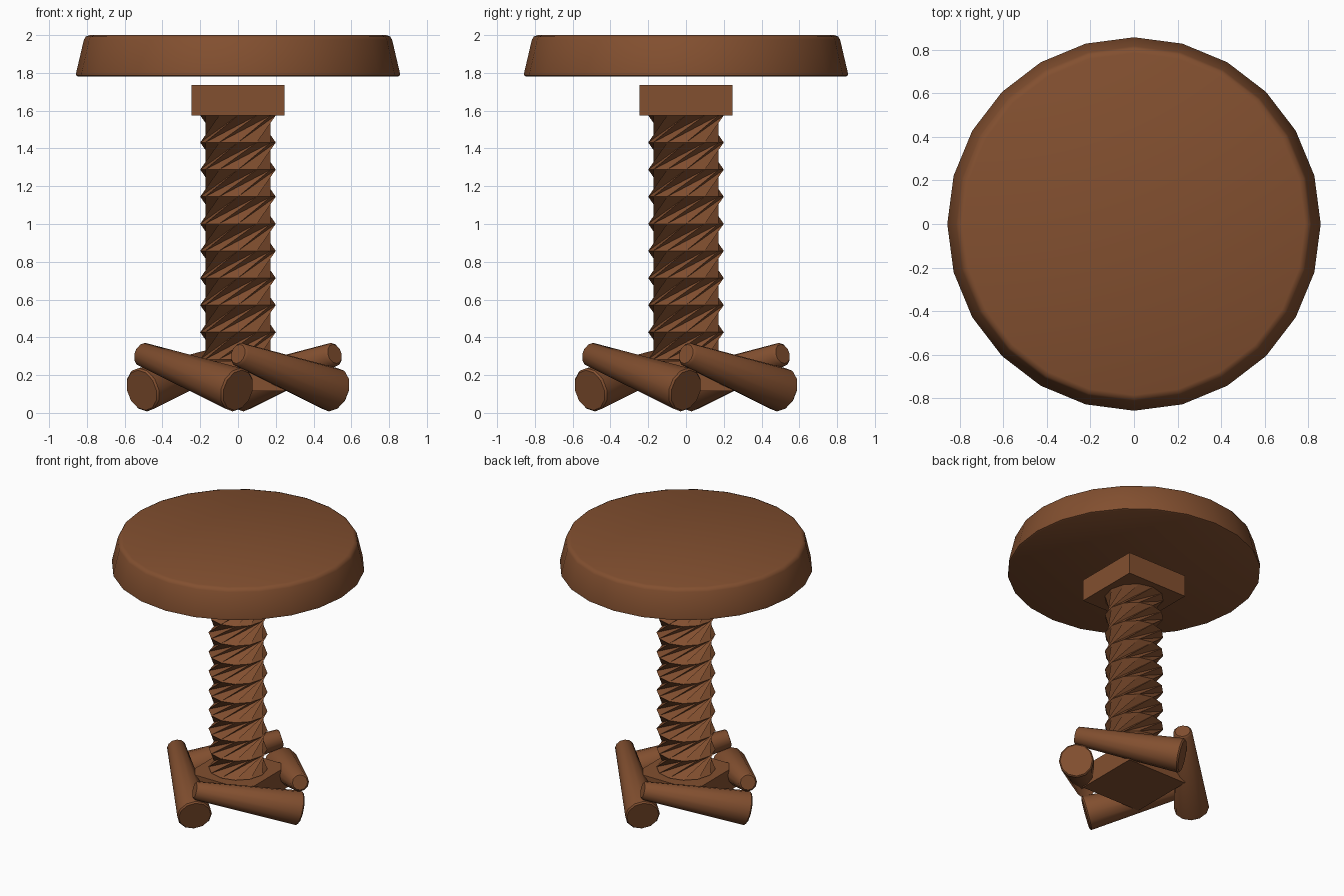
import bpy, bmesh, math
from mathutils import Vector

if "Cube" in bpy.data.objects:
    bpy.data.objects.remove(bpy.data.objects["Cube"])

wood = bpy.data.materials.new("brown wood")
wood.diffuse_color = (0.225, 0.079, 0.029, 1)
wood.use_nodes = True
wood.node_tree.nodes["Principled BSDF"].inputs["Base Color"].default_value = wood.diffuse_color


def finish(name, bm, smooth=None):
    bmesh.ops.recalc_face_normals(bm, faces=bm.faces)
    me = bpy.data.meshes.new(name)
    bm.to_mesh(me)
    bm.free()
    me.materials.append(wood)
    ob = bpy.data.objects.new(name, me)
    bpy.context.collection.objects.link(ob)
    if smooth:
        bpy.ops.object.select_all(action='DESELECT')
        ob.select_set(True)
        bpy.context.view_layer.objects.active = ob
        bpy.ops.object.shade_smooth_by_angle(angle=math.radians(smooth))
    return ob


def lathe(bm, profile, sides, twist=0.0, diagonal=False):
    """Stack rings of (radius, z), each turned by twist, and cap both ends."""
    rings = []
    for k, (r, z) in enumerate(profile):
        angles = [2 * math.pi * i / sides + k * twist for i in range(sides)]
        rings.append([bm.verts.new((r * math.cos(a), r * math.sin(a), z)) for a in angles])
    for lo, hi in zip(rings, rings[1:]):
        for i in range(sides):
            j = (i + 1) % sides
            if diagonal:
                bm.faces.new((lo[i], hi[j], hi[i]))
                bm.faces.new((lo[i], lo[j], hi[j]))
            else:
                bm.faces.new((lo[i], lo[j], hi[j], hi[i]))
    bm.faces.new(rings[0][::-1])
    bm.faces.new(rings[-1])


# round tapered seat with softened rims
bm = bmesh.new()
lathe(bm, [(0.845, 1.78), (0.856, 1.785), (0.857, 1.80), (0.816, 1.975),
           (0.806, 1.992), (0.785, 2.0)], 24)
finish("seat", bm, 50)

# twisted screw post
bm = bmesh.new()
step = 0.1435
lathe(bm, [(0.2, 1.575 - step * (9 - k)) for k in range(10)], 12, math.radians(60), True)
finish("screw_post", bm)

# square blocks at both ends of the post
for name, z0, z1 in (("top_block", 1.575, 1.735), ("base_block", 0.115, 0.275)):
    bm = bmesh.new()
    bmesh.ops.create_cube(bm, size=1)
    for v in bm.verts:
        v.co = (v.co.x * 0.49, v.co.y * 0.49, z0 + (v.co.z + 0.5) * (z1 - z0))
    finish(name, bm)

# four tapered logs in a pinwheel, each thin end resting on the next thick end
for k in range(4):
    a = k * math.pi / 2
    thin = Vector((0.512 * math.sin(a), -0.512 * math.cos(a), 0.312))
    thick = Vector((0.51 * math.cos(a), 0.51 * math.sin(a), 0.12))
    d = thick - thin
    n = d.length
    bm = bmesh.new()
    lathe(bm, [(0.052, 0), (0.064, 0.012), (0.119, n - 0.01), (0.11, n)], 12)
    ob = finish(f"leg_{k + 1}", bm, 40)
    ob.location = thin
    ob.rotation_euler = d.to_track_quat('Z', 'Y').to_euler()
